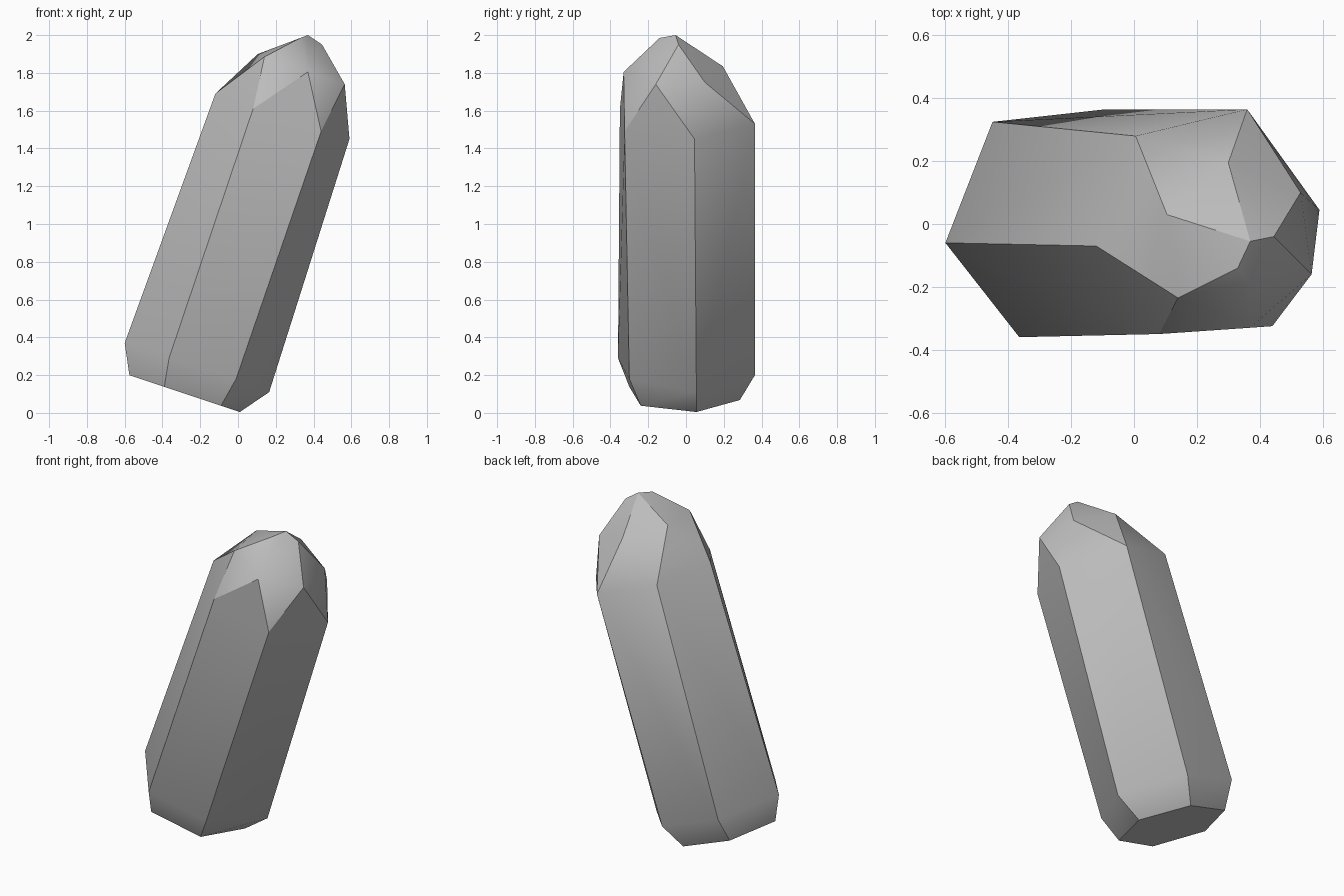
import bpy
import bmesh
import math
from mathutils import Vector

default_cube = bpy.data.objects.get("Cube")
if default_cube:
    bpy.data.objects.remove(default_cube, do_unlink=True)


def flat_material(name, colour):
    material = bpy.data.materials.new(name)
    material.use_nodes = True
    material.diffuse_color = colour
    shader = material.node_tree.nodes["Principled BSDF"]
    shader.inputs["Base Color"].default_value = colour
    return material


def faceted_stone(name, points, material):
    """Wrap corner points in a closed faceted skin."""
    mesh = bpy.data.meshes.new(name)
    bm = bmesh.new()
    for point in points:
        bm.verts.new(point)
    hull = bmesh.ops.convex_hull(bm, input=bm.verts)
    loose = {v for v in hull["geom_interior"] + hull["geom_unused"]
             if isinstance(v, bmesh.types.BMVert)}
    bmesh.ops.delete(bm, geom=list(loose), context="VERTS")
    # Join triangles lying on the same crystal facet
    bmesh.ops.dissolve_limit(bm, angle_limit=math.radians(2),
                             verts=bm.verts, edges=bm.edges)
    bmesh.ops.recalc_face_normals(bm, faces=bm.faces)
    bm.to_mesh(mesh)
    bm.free()
    mesh.materials.append(material)
    stone = bpy.data.objects.new(name, mesh)
    bpy.context.collection.objects.link(stone)
    return stone


# Six-sided shaft: shoulder corners, leaning down to the foot corners
shoulder = [
    (-.12, -.07, 1.69), (.08, -.35, 1.61), (.44, -.325, 1.49),
    (.59, .045, 1.45), (.36, .365, 1.53), (.005, .28, 1.645),
]
foot = [
    (-.6, -.06, .37), (-.365, -.36, .29), (-.01, -.3, .18),
    (.165, .055, .11), (-.09, .365, .2), (-.45, .325, .32),
]

# Bevelled underside: all corners lie on one slanted cut
def on_base_cut(x, y):
    return Vector((x, y, .008 - x / 3))


base = [on_base_cut(x, y) for x, y in (
    (-.575, -.06), (-.39, -.3), (-.09, -.24),
    (.01, .055), (-.18, .285), (-.47, .24))]

# Irregular pointed tip, lower facets then the crest
tip = [
    (.14, -.235, 1.885), (.37, -.33, 1.805), (.565, -.16, 1.74),
    (.53, .1, 1.75), (.3, .195, 1.835), (.105, .03, 1.9),
]
crest = [
    (.37, -.2, 1.92), (.33, -.14, 1.985),
    (.37, -.055, 2), (.445, -.04, 1.95),
]

grey = flat_material("stone_grey", (.5, .5, .5, 1))
crystal = faceted_stone("crystal", base + foot + shoulder + tip + crest, grey)

# Soft shading within gentle bends, crisp at facet edges
bpy.ops.object.select_all(action="DESELECT")
crystal.select_set(True)
bpy.context.view_layer.objects.active = crystal
bpy.ops.object.shade_smooth_by_angle(angle=math.radians(30))
